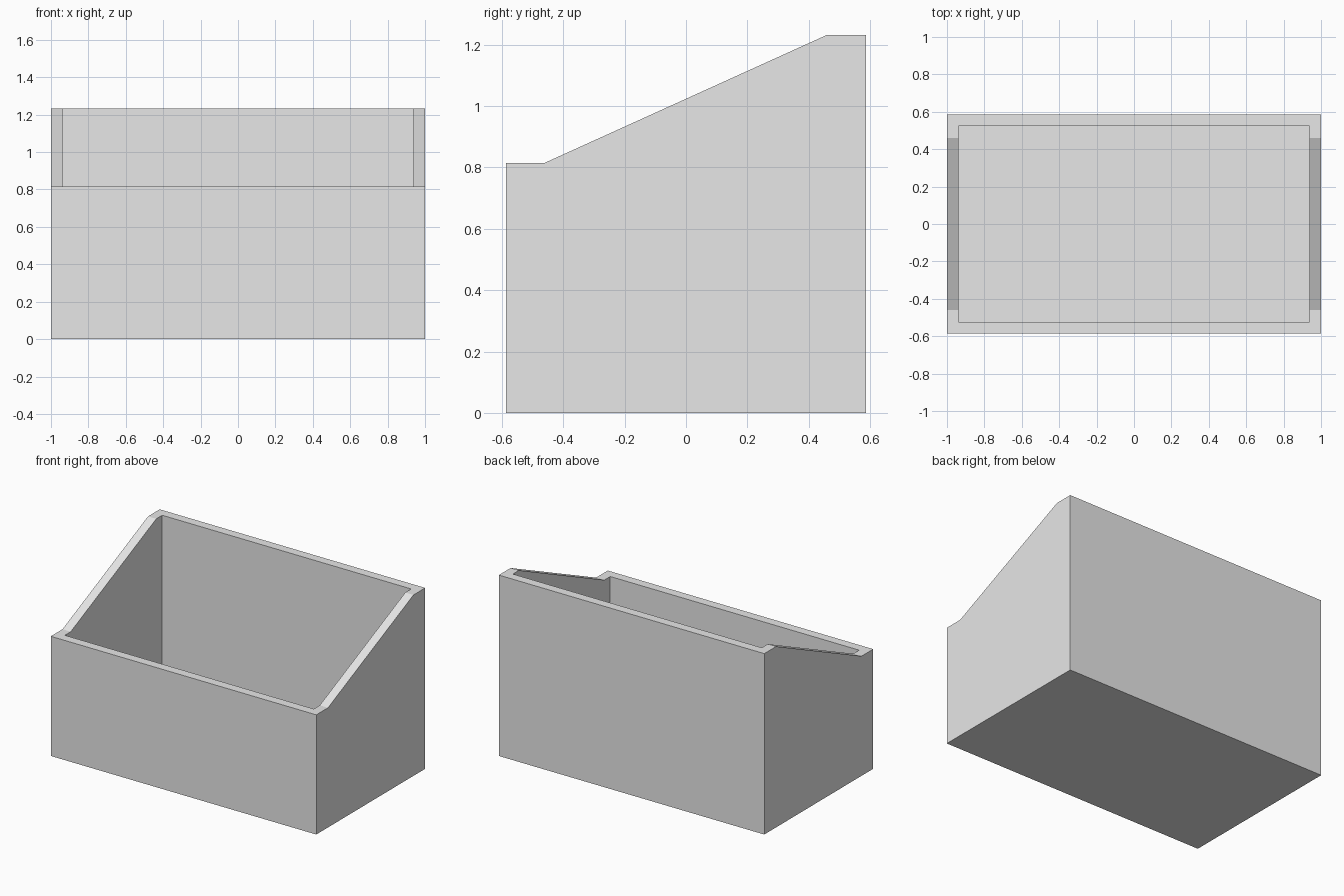
import bpy, bmesh
from mathutils import Matrix

cube = bpy.data.objects.get("Cube")
if cube:
    bpy.data.objects.remove(cube, do_unlink=True)

HALF_X, HALF_Y = 1.0, 0.586
WALL, FLOOR = 0.062, 0.062
LOW, HIGH, SLOPE_Y = 0.815, 1.232, 0.46

grey = bpy.data.materials.new("light grey")
grey.use_nodes = True
grey.diffuse_color = (0.8, 0.8, 0.8, 1)
grey.node_tree.nodes["Principled BSDF"].inputs["Base Color"].default_value = (0.8, 0.8, 0.8, 1)


def prism(name, profile, half_x):
    """Extrude a (y, z) profile along x, centred on x = 0."""
    bm = bmesh.new()
    face = bm.faces.new([bm.verts.new((-half_x, y, z)) for y, z in profile])
    moved = bmesh.ops.extrude_face_region(bm, geom=[face])["geom"]
    verts = [v for v in moved if isinstance(v, bmesh.types.BMVert)]
    bmesh.ops.translate(bm, verts=verts, vec=(2 * half_x, 0, 0))
    bmesh.ops.recalc_face_normals(bm, faces=bm.faces)
    mesh = bpy.data.meshes.new(name)
    bm.to_mesh(mesh)
    bm.free()
    mesh.materials.append(grey)
    obj = bpy.data.objects.new(name, mesh)
    bpy.context.collection.objects.link(obj)
    return obj


# Outer body with low front, sloped sides and high back
body = prism("open_box", [
    (-HALF_Y, 0), (HALF_Y, 0), (HALF_Y, HIGH),
    (SLOPE_Y, HIGH), (-SLOPE_Y, LOW), (-HALF_Y, LOW)], HALF_X)

# Hollow inside, open at the top
inner_y, above = HALF_Y - WALL, HIGH + 0.3
cavity = prism("cavity_cutter", [
    (-inner_y, FLOOR), (inner_y, FLOOR), (inner_y, above), (-inner_y, above)],
    HALF_X - WALL)
cavity.hide_render = True

cut = body.modifiers.new("hollow", 'BOOLEAN')
cut.operation = 'DIFFERENCE'
cut.solver = 'EXACT'
cut.object = cavity
bpy.context.view_layer.objects.active = body
body.select_set(True)
bpy.ops.object.modifier_apply(modifier=cut.name)
bpy.data.objects.remove(cavity, do_unlink=True)
